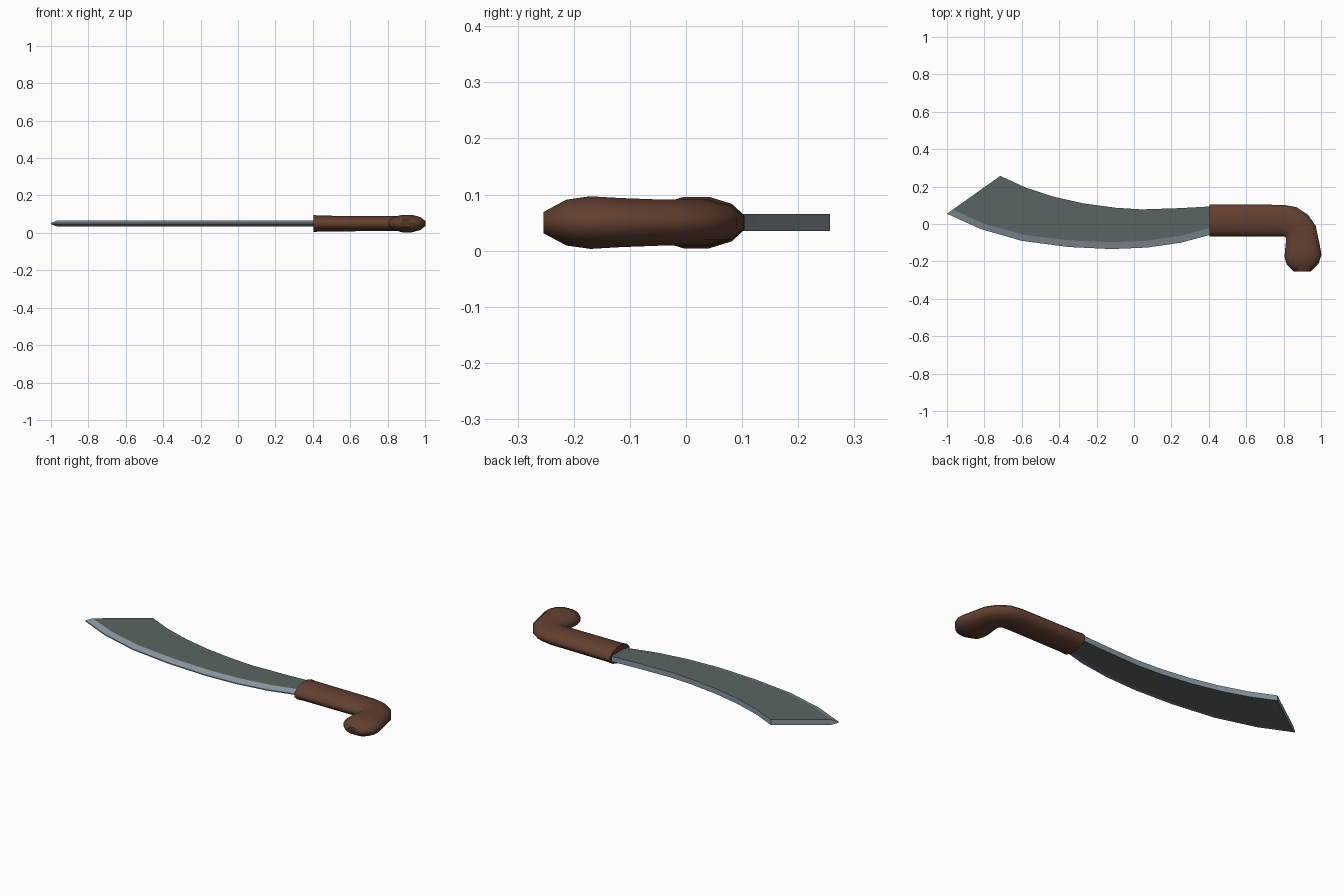
import bpy, bmesh, math
from mathutils import Vector

if "Cube" in bpy.data.objects:
    bpy.data.objects.remove(bpy.data.objects["Cube"])

MID = 0.05  # height of the flat centre plane


def material(name, rgb):
    m = bpy.data.materials.new(name)
    m.diffuse_color = (*rgb, 1)
    m.use_nodes = True
    m.node_tree.nodes["Principled BSDF"].inputs["Base Color"].default_value = m.diffuse_color
    return m


brown = material("brown wood", (0.125, 0.051, 0.031))
dark = material("dark steel", (0.105, 0.13, 0.125))
bright = material("bright steel", (0.26, 0.31, 0.36))


def loft(name, rings, mats, angle, slot_rule=lambda j: 0, cap_slot=0):
    """Skin a list of equal-sized rings, cap both ends, smooth by angle."""
    bm = bmesh.new()
    rows = [[bm.verts.new(p) for p in ring] for ring in rings]
    n = len(rows[0])
    for a, b in zip(rows, rows[1:]):
        for j in range(n):
            k = (j + 1) % n
            bm.faces.new((a[j], a[k], b[k], b[j])).material_index = slot_rule(j)
    for row in (rows[0], rows[-1]):
        bm.faces.new(row).material_index = cap_slot
    bmesh.ops.recalc_face_normals(bm, faces=bm.faces)
    me = bpy.data.meshes.new(name)
    bm.to_mesh(me)
    bm.free()
    for m in mats:
        me.materials.append(m)
    ob = bpy.data.objects.new(name, me)
    bpy.context.collection.objects.link(ob)
    bpy.ops.object.select_all(action='DESELECT')
    ob.select_set(True)
    bpy.context.view_layer.objects.active = ob
    bpy.ops.object.shade_smooth_by_angle(angle=math.radians(angle))
    return ob


# Blade: matching points along the spine and the cutting edge
spine = [(0.43, 0.095), (0.25, 0.085), (0.04, 0.078), (-0.10, 0.087),
         (-0.27, 0.11), (-0.43, 0.146), (-0.58, 0.195), (-0.715, 0.257)]
edge = [(0.43, -0.052), (0.25, -0.10), (0.07, -0.126), (-0.12, -0.134),
        (-0.35, -0.123), (-0.60, -0.09), (-0.82, -0.027), (-1.0, 0.055)]


def blade_ring(s, e):
    s, e = Vector(s), Vector(e)
    bevel = e + (s - e).normalized() * 0.037
    half = [(s, 0.015), (bevel, 0.015), (e, 0.003)]
    return ([(p.x, p.y, MID + h) for p, h in half] +
            [(p.x, p.y, MID - h) for p, h in reversed(half)])


# flat sides are dark, the ground edge, spine and tip are bright
loft("blade", [blade_ring(s, e) for s, e in zip(spine, edge)],
     [dark, bright], 15, lambda j: 0 if j in (0, 4) else 1, 1)

# Handle: outer point, inner point and half thickness of each oval section
sections = [((0.405, 0.105), (0.405, -0.068), 0.046),
            ((0.44, 0.105), (0.44, -0.068), 0.042),
            ((0.80, 0.103), (0.79, -0.067), 0.041),
            ((0.87, 0.09), (0.805, -0.068), 0.041),
            ((0.93, 0.05), (0.812, -0.073), 0.041),
            ((0.972, -0.01), (0.813, -0.085), 0.041),
            ((0.993, -0.11), (0.808, -0.13), 0.044),
            ((1.003, -0.165), (0.804, -0.175), 0.047),
            ((0.988, -0.21), (0.815, -0.215), 0.041),
            ((0.945, -0.254), (0.855, -0.254), 0.019)]


def oval(outer, inner, h, sides=12):
    o, i = Vector(outer), Vector(inner)
    c, r = (o + i) / 2, (o - i) / 2
    ring = []
    for k in range(sides):
        t = math.tau * (k + 0.5) / sides
        p = c + r * math.cos(t) * 1.03
        ring.append((p.x, p.y, MID + h * math.sin(t) * 1.03))
    return ring


loft("handle", [oval(*s) for s in sections], [brown], 60)
